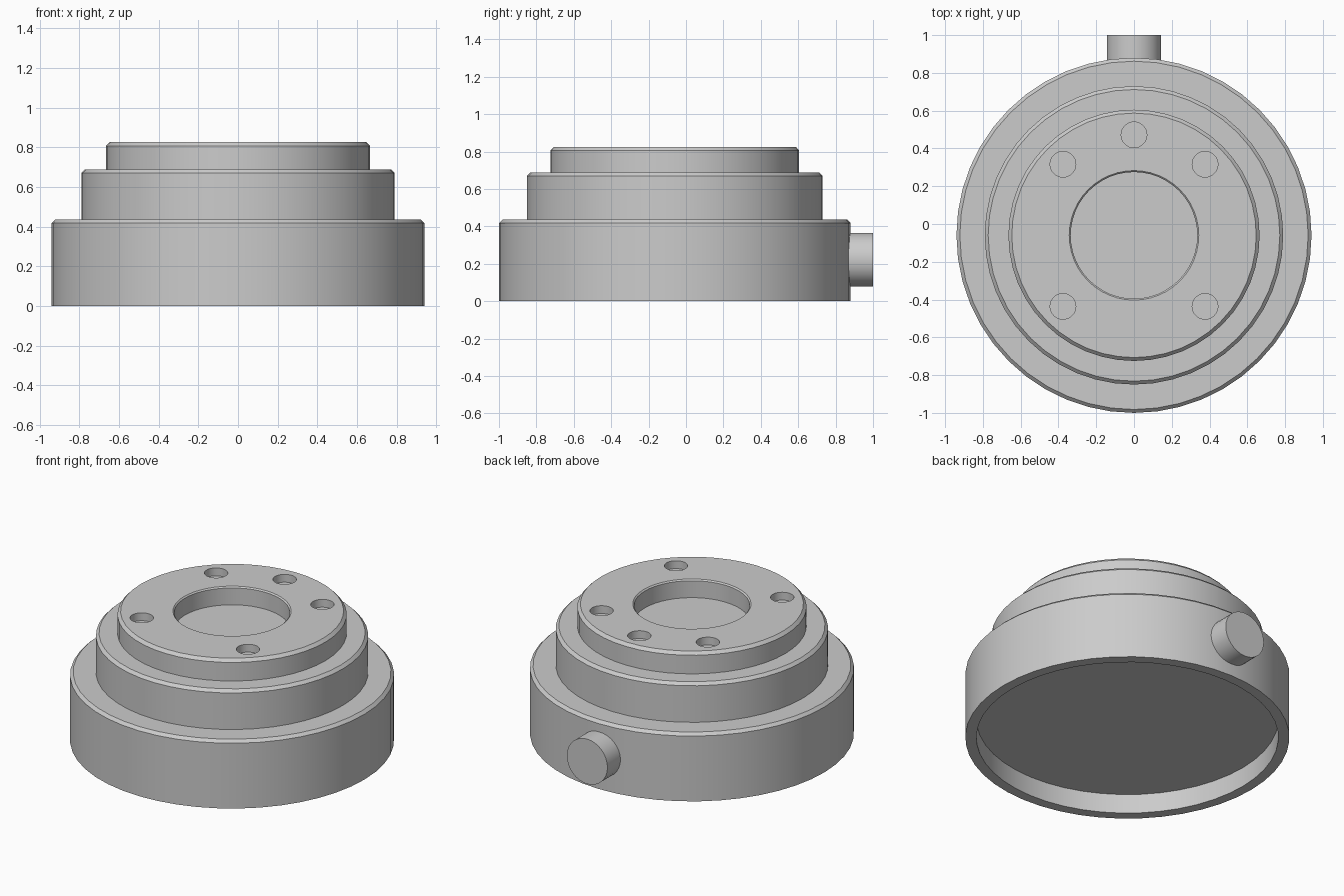
import bpy, bmesh
from math import cos, sin, pi, radians
from mathutils import Matrix, Vector

if "Cube" in bpy.data.objects:
    bpy.data.objects.remove(bpy.data.objects["Cube"])

CY = -0.06   # the round body sits slightly in front of the origin
SIDES = 48


def finish(bm, name):
    bmesh.ops.recalc_face_normals(bm, faces=bm.faces)
    mesh = bpy.data.meshes.new(name)
    bm.to_mesh(mesh)
    bm.free()
    obj = bpy.data.objects.new(name, mesh)
    bpy.context.collection.objects.link(obj)
    return obj


def activate(obj):
    bpy.ops.object.select_all(action='DESELECT')
    obj.select_set(True)
    bpy.context.view_layer.objects.active = obj


def lathe(name, profile):
    """Revolve (radius, z) points around the body axis and cap both ends."""
    bm = bmesh.new()
    rings = [[bm.verts.new((r * cos(2 * pi * i / SIDES), CY + r * sin(2 * pi * i / SIDES), z))
              for i in range(SIDES)] for r, z in profile]
    for a, b in zip(rings, rings[1:]):
        for i in range(SIDES):
            j = (i + 1) % SIDES
            bm.faces.new((a[i], a[j], b[j], b[i]))
    bm.faces.new(rings[0])
    bm.faces.new(rings[-1])
    return finish(bm, name)


def add_cylinder(bm, radius, depth, matrix, sides=32):
    bmesh.ops.create_cone(bm, cap_ends=True, segments=sides, radius1=radius,
                          radius2=radius, depth=depth, matrix=matrix)


# Stepped body: underside recess, three chamfered tiers, central top recess
body = lathe("stepped_body", [
    (0.876, 0.124), (0.876, 0), (0.94, 0),
    (0.94, 0.418), (0.922, 0.436), (0.79, 0.436),
    (0.79, 0.67), (0.772, 0.688), (0.665, 0.688),
    (0.665, 0.807), (0.647, 0.826), (0.343, 0.826),
    (0.335, 0.818), (0.335, 0.71)])

# Five blind screw holes in the top face
bm = bmesh.new()
for angle in (45, 90, 135, 225, 315):
    a = radians(angle)
    add_cylinder(bm, 0.068, 0.2, Matrix.Translation((0.532 * cos(a), CY + 0.532 * sin(a), 0.876)))
cutter = finish(bm, "screw_hole_cutter")
cutter.hide_render = True
mod = body.modifiers.new("screw_holes", 'BOOLEAN')
mod.operation = 'DIFFERENCE'
mod.solver = 'EXACT'
mod.object = cutter
activate(body)
bpy.ops.object.modifier_apply(modifier=mod.name)
bpy.data.objects.remove(cutter)

# Round connector stub at the back
bm = bmesh.new()
add_cylinder(bm, 0.144, 0.16, Matrix.Translation((0, 0.92, 0.222)) @ Matrix.Rotation(pi / 2, 4, 'X'))
stub = finish(bm, "connector_stub")

for obj in (body, stub):
    activate(obj)
    bpy.ops.object.shade_smooth_by_angle(angle=radians(30))
